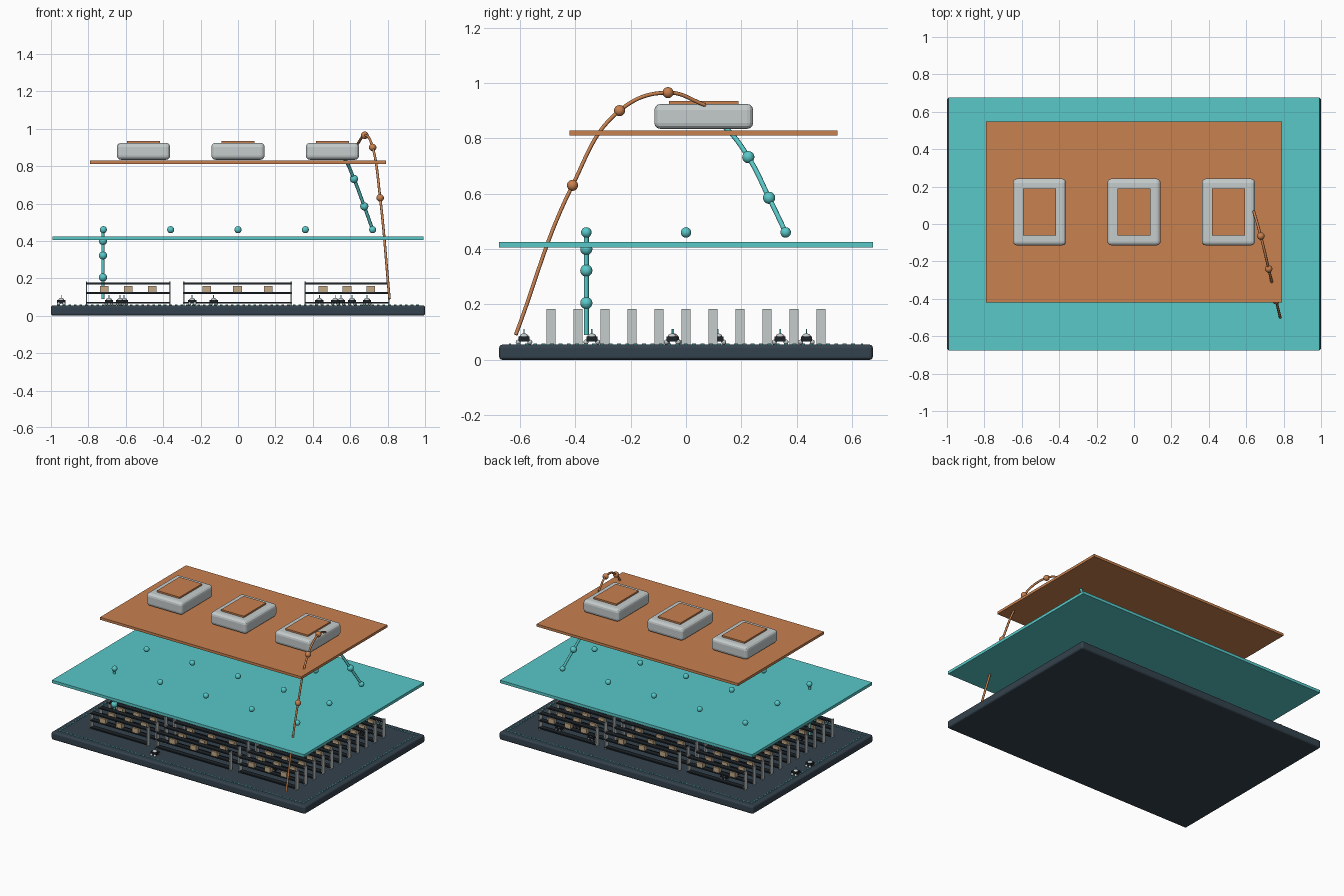
import bpy, bmesh
from mathutils import Matrix, Vector

if "Cube" in bpy.data.objects:
    bpy.data.objects.remove(bpy.data.objects["Cube"])


def material(name, rgb):
    m = bpy.data.materials.new(name)
    m.diffuse_color = (*rgb, 1)
    m.use_nodes = True
    m.node_tree.nodes["Principled BSDF"].inputs["Base Color"].default_value = m.diffuse_color
    return m


TEAL = material("teal", (0.10, 0.58, 0.58))
COPPER = material("copper", (0.58, 0.22, 0.08))
GREY = material("light grey", (0.56, 0.60, 0.60))
SLATE = material("dark slate", (0.034, 0.054, 0.074))
BLACK = material("near black", (0.012, 0.017, 0.022))
TAN = material("cardboard tan", (0.55, 0.40, 0.24))


def finish(name, bm, mat, smooth=False):
    me = bpy.data.meshes.new(name)
    bm.to_mesh(me)
    bm.free()
    me.materials.append(mat)
    for p in me.polygons:
        p.use_smooth = smooth
    ob = bpy.data.objects.new(name, me)
    bpy.context.collection.objects.link(ob)
    return ob


def boxes(name, items, mat, bevel=0):
    """items: (centre x, y, z, size x, y, z)"""
    bm = bmesh.new()
    for x, y, z, sx, sy, sz in items:
        m = Matrix.Translation((x, y, z)) @ Matrix.Diagonal((sx, sy, sz, 1))
        bmesh.ops.create_cube(bm, size=1, matrix=m)
    ob = finish(name, bm, mat)
    if bevel:
        b = ob.modifiers.new("bevel", 'BEVEL')
        b.width = bevel
        b.segments = 3
    return ob


def balls(name, points, radius, mat, squash=1):
    bm = bmesh.new()
    for p in points:
        m = Matrix.Translation(p) @ Matrix.Diagonal((1, 1, squash, 1))
        bmesh.ops.create_uvsphere(bm, u_segments=16, v_segments=10, radius=radius, matrix=m)
    return finish(name, bm, mat, True)


def tube(name, points, radius, mat):
    cu = bpy.data.curves.new(name, 'CURVE')
    cu.dimensions = '3D'
    cu.bevel_depth = radius
    cu.bevel_resolution = 2
    cu.use_fill_caps = True
    s = cu.splines.new('BEZIER')
    s.bezier_points.add(len(points) - 1)
    for bp, p in zip(s.bezier_points, points):
        bp.co = p
        bp.handle_left_type = bp.handle_right_type = 'AUTO'
    cu.materials.append(mat)
    ob = bpy.data.objects.new(name, cu)
    bpy.context.collection.objects.link(ob)


# Three stacked layers
boxes("base_slab", [(0, 0, 0.0275, 2, 1.35, 0.055)], SLATE, 0.012)
boxes("middle_plate", [(0, 0, 0.415, 1.985, 1.35, 0.02)], TEAL)
boxes("top_plate", [(0, 0.0635, 0.82, 1.585, 0.967, 0.018)], COPPER)

# Dashed border on the base
dashes = []
for i in range(65):
    x = -0.96 + i * 0.03
    dashes += [(x, s * 0.635, 0.0565, 0.014, 0.007, 0.005) for s in (-1, 1)]
for i in range(1, 42):
    y = -0.635 + i * 0.0302
    dashes += [(s * 0.96, y, 0.0565, 0.007, 0.014, 0.005) for s in (-1, 1)]
boxes("border_dashes", dashes, TEAL)

# Housings on the top plate, each with a copper pad
xs = (-0.505, 0, 0.505)
boxes("housings", [(x, 0.064, 0.879, 0.285, 0.357, 0.09) for x in xs], GREY, 0.022)
boxes("housing_pads", [(x, 0.064, 0.928, 0.178, 0.252, 0.015) for x in xs], COPPER)

# Node balls above the middle plate
balls("node_balls", [(i * 0.36, j * 0.36, 0.46) for i in range(-2, 3) for j in (-1, 0, 1)],
      0.019, TEAL)

# Storage racks: three bays in eleven rows
shelves, ends, cartons = [], [], []
for r in range(-5, 6):
    y = r * 0.0975
    for x0, x1, step in ((-0.81, -0.365, 0.128), (-0.29, 0.285, 0.165), (0.36, 0.805, 0.128)):
        c = (x0 + x1) / 2
        shelves += [(c, y, z, x1 - x0 + 0.004, 0.034, 0.009) for z in (0.07, 0.122, 0.172)]
        ends += [(x, y, 0.12, 0.008, 0.031, 0.128) for x in (x0, x1)]
        cartons += [(c + k * step, y, 0.143, 0.046, 0.03, 0.033) for k in (-1, 0, 1)]
boxes("rack_shelves", shelves, BLACK)
boxes("rack_ends", ends, GREY)
boxes("cartons", cartons, TAN)

# Small robots driving between the racks
bots = [(-0.245, -0.585), (-0.945, 0.115), (-0.945, -0.045), (-0.69, -0.34), (-0.63, 0.34),
        (-0.13, -0.045), (0.435, 0.435), (0.52, -0.34), (0.61, 0.34), (0.69, 0.435),
        (0.55, -0.05), (-0.61, 0.435)]
boxes("robot_bodies", [(x, y, 0.075, 0.044, 0.04, 0.018) for x, y in bots], BLACK)
boxes("robot_masts", [(x, y, 0.1, 0.005, 0.005, 0.022) for x, y in bots], TEAL)
balls("robot_domes", [(x, y, 0.084) for x, y in bots], 0.016, GREY, 0.7)
balls("robot_wheels", [(x + i * 0.014, y + j * 0.021, 0.064) for x, y in bots
                       for i in (-1, 1) for j in (-1, 1)], 0.009, GREY)

# Data links with beads
drop = [(-0.722, -0.36, z) for z in (0.46, 0.40, 0.322, 0.205, 0.09)]
tube("lower_link", drop, 0.009, TEAL)
balls("lower_link_beads", drop[1:4], 0.022, TEAL)

riser = [(0.72, 0.36, 0.46), (0.675, 0.30, 0.585), (0.62, 0.225, 0.732), (0.57, 0.14, 0.84),
         (0.53, 0.075, 0.88)]
tube("upper_link", riser, 0.009, TEAL)
balls("upper_link_beads", riser[1:3], 0.022, TEAL)

arc = [(0.64, 0.07, 0.92), (0.678, -0.065, 0.965), (0.72, -0.24, 0.90), (0.76, -0.41, 0.63),
       (0.81, -0.615, 0.09)]
tube("feedback_link", arc, 0.007, COPPER)
balls("feedback_link_beads", arc[1:4], 0.02, COPPER)
